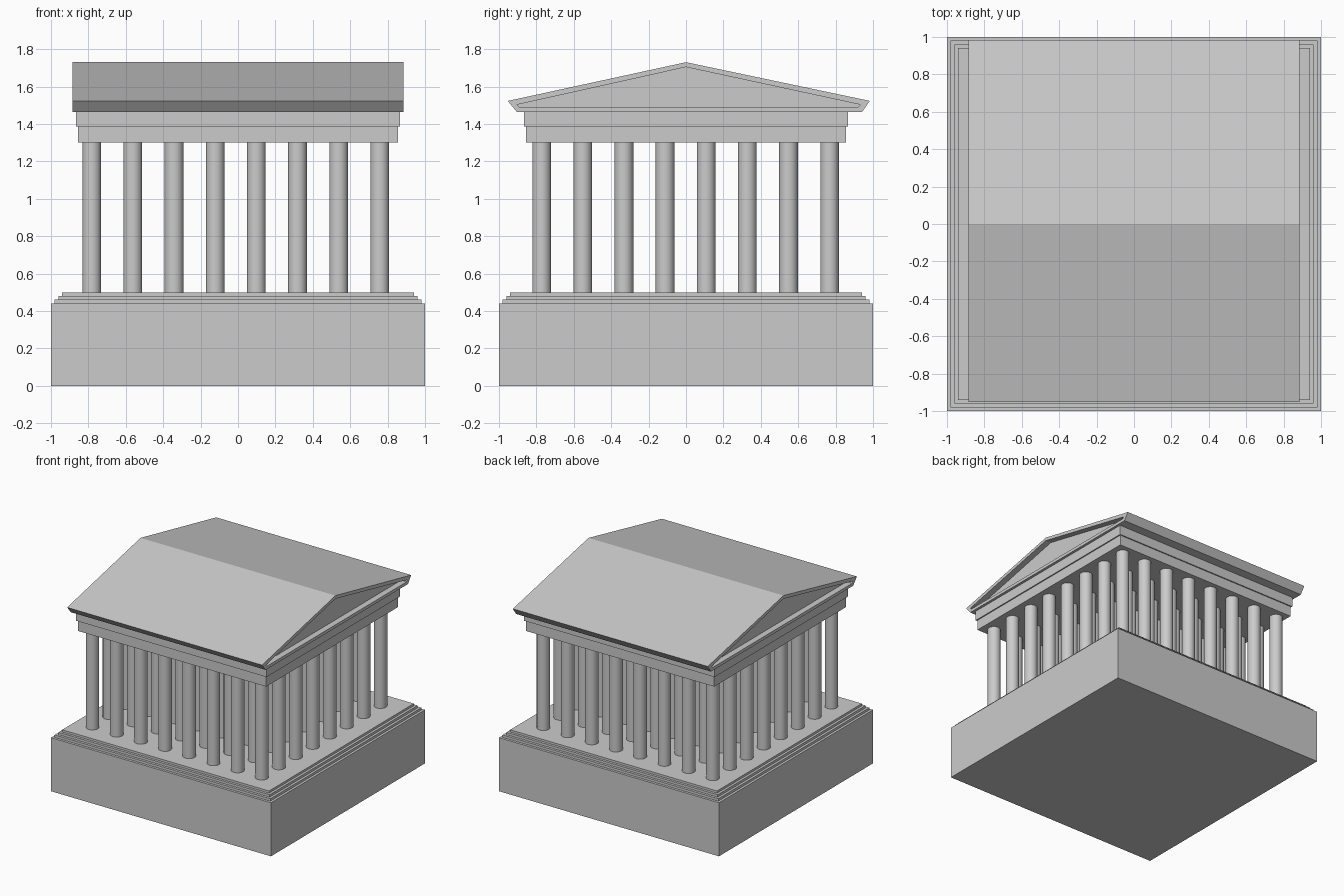
import bpy, bmesh

if "Cube" in bpy.data.objects:
    bpy.data.objects.remove(bpy.data.objects["Cube"])


def box(name, hx, hy, z0, z1):
    bpy.ops.mesh.primitive_cube_add(size=1, location=(0, 0, (z0 + z1) / 2))
    ob = bpy.context.object
    ob.name = name
    ob.scale = (2 * hx, 2 * hy, z1 - z0)
    bpy.ops.object.transform_apply(location=True, rotation=False, scale=True)
    return ob


# Podium and three shallow steps
box("podium", 1.0, 1.0, 0.0, 0.44)
box("step_lower", 0.98, 0.98, 0.44, 0.46)
box("step_middle", 0.96, 0.96, 0.46, 0.48)
box("step_upper", 0.94, 0.94, 0.48, 0.498)

# Grid of round columns, 8 by 8
N, GAP = 8, 0.22
bpy.ops.mesh.primitive_cylinder_add(vertices=32, radius=0.05, depth=0.81,
                                    location=(-0.782, -0.772, 0.898))
columns = bpy.context.object
columns.name = "columns"
for axis in range(2):
    arr = columns.modifiers.new("repeat", 'ARRAY')
    arr.count = N
    arr.use_relative_offset = False
    arr.use_constant_offset = True
    offset = [0, 0, 0]
    offset[axis] = GAP
    arr.constant_offset_displace = offset
bpy.ops.object.shade_smooth_by_angle()

# Beam resting on the columns, in two bands
box("architrave", 0.855, 0.855, 1.30, 1.385)
box("frieze", 0.865, 0.865, 1.385, 1.466)

# Gabled roof: extruded profile with a recessed panel in each gable
outer = [(-0.905, 1.465), (0.942, 1.465), (0.983, 1.523), (0.0, 1.73), (-0.953, 1.523)]
inner = [(-0.890, 1.490), (0.920, 1.490), (0.932, 1.503), (0.0, 1.704), (-0.903, 1.503)]
HX, RECESS = 0.886, 0.05
loops = [(inner, -HX + RECESS), (inner, -HX), (outer, -HX),
         (outer, HX), (inner, HX), (inner, HX - RECESS)]
bm = bmesh.new()
rings = [[bm.verts.new((x, y, z)) for y, z in prof] for prof, x in loops]
for a, b in zip(rings, rings[1:]):
    for i in range(5):
        j = (i + 1) % 5
        bm.faces.new((a[i], a[j], b[j], b[i]))
bm.faces.new(rings[0])
bm.faces.new(rings[-1])
bmesh.ops.recalc_face_normals(bm, faces=bm.faces)
mesh = bpy.data.meshes.new("roof")
bm.to_mesh(mesh)
bm.free()
bpy.context.collection.objects.link(bpy.data.objects.new("roof", mesh))
